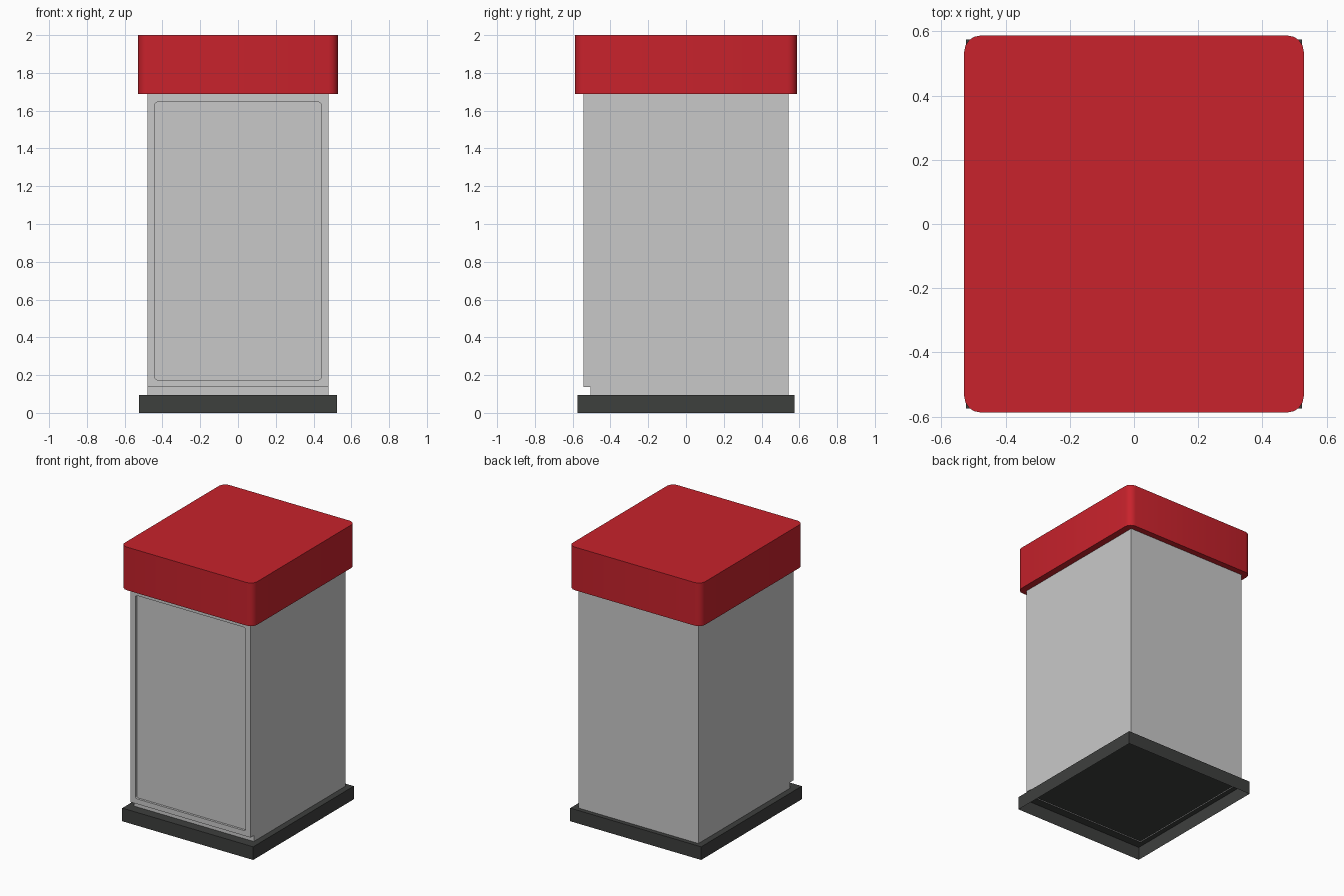
import bpy, bmesh, math

if "Cube" in bpy.data.objects:
    bpy.data.objects.remove(bpy.data.objects["Cube"])


def material(name, rgb):
    m = bpy.data.materials.new(name)
    m.diffuse_color = (*rgb, 1.0)
    m.use_nodes = True
    m.node_tree.nodes["Principled BSDF"].inputs["Base Color"].default_value = m.diffuse_color
    return m


RED = material("lid red", (0.578, 0.016, 0.025))
GREY = material("body grey", (0.584, 0.584, 0.584))
DARK = material("base charcoal", (0.048, 0.050, 0.048))


def rounded_rect(hw, hh, r, segs):
    """Counter-clockwise outline of a rectangle with rounded corners."""
    pts = []
    for i, (sx, sy) in enumerate([(1, 1), (-1, 1), (-1, -1), (1, -1)]):
        for k in range(segs + 1):
            a = math.radians(90) * (i + k / segs)
            pts.append((sx * (hw - r) + r * math.cos(a),
                        sy * (hh - r) + r * math.sin(a)))
    return pts


def prism(name, points, offset, mat, open_facing=None):
    """Extrude a flat 3D outline; optionally leave out faces that point one way."""
    bm = bmesh.new()
    face = bm.faces.new([bm.verts.new(p) for p in points])
    ext = bmesh.ops.extrude_face_region(bm, geom=[face], use_keep_orig=True)
    moved = [v for v in ext["geom"] if isinstance(v, bmesh.types.BMVert)]
    bmesh.ops.translate(bm, verts=moved, vec=offset)
    bmesh.ops.recalc_face_normals(bm, faces=bm.faces)
    if open_facing == "down":
        bm.normal_update()
        low = [f for f in bm.faces if f.normal.z < -0.9]
        bmesh.ops.delete(bm, geom=low, context="FACES")
    me = bpy.data.meshes.new(name)
    bm.to_mesh(me)
    bm.free()
    me.materials.append(mat)
    ob = bpy.data.objects.new(name, me)
    bpy.context.collection.objects.link(ob)
    return ob


def activate(ob):
    bpy.ops.object.select_all(action="DESELECT")
    ob.select_set(True)
    bpy.context.view_layer.objects.active = ob


# Base tray, hollow underneath
bx, by = 0.524, 0.575
prism("base", [(-bx, -by, 0), (bx, -by, 0), (bx, by, 0), (-bx, by, 0)],
      (0, 0, 0.095), DARK, open_facing="down")

# Cabinet body: side profile with a toe notch at the front
profile = [(-0.505, 0.088), (0.543, 0.088), (0.543, 1.70),
           (-0.543, 1.70), (-0.543, 0.138), (-0.505, 0.138)]
body = prism("cabinet_body", [(-0.48, y, z) for y, z in profile], (0.96, 0, 0), GREY)

# Shallow door panel recess with rounded corners
zc = (0.175 + 1.645) / 2
cutter = prism("door_recess_cutter",
               [(x, -0.6, z + zc) for x, z in rounded_rect(0.441, 0.735, 0.015, 3)],
               (0, 0.073, 0), GREY)
cutter.hide_render = True
mod = body.modifiers.new("door_recess", "BOOLEAN")
mod.operation = "DIFFERENCE"
mod.solver = "EXACT"
mod.object = cutter
activate(body)
bpy.ops.object.modifier_apply(modifier=mod.name)
bpy.data.objects.remove(cutter)

# Open the body underneath so only its rim shows below the base plate
bm = bmesh.new()
bm.from_mesh(body.data)
bm.normal_update()
bottom = [f for f in bm.faces if all(v.co.z < 0.09 for v in f.verts)]
bmesh.ops.delete(bm, geom=bottom, context="FACES")
bm.to_mesh(body.data)
bm.free()

# Lid with rounded upright corners
lid = prism("lid", [(x, y, 1.688) for x, y in rounded_rect(0.529, 0.587, 0.05, 4)],
            (0, 0, 0.312), RED)
activate(lid)
bpy.ops.object.shade_smooth_by_angle(angle=math.radians(35))
